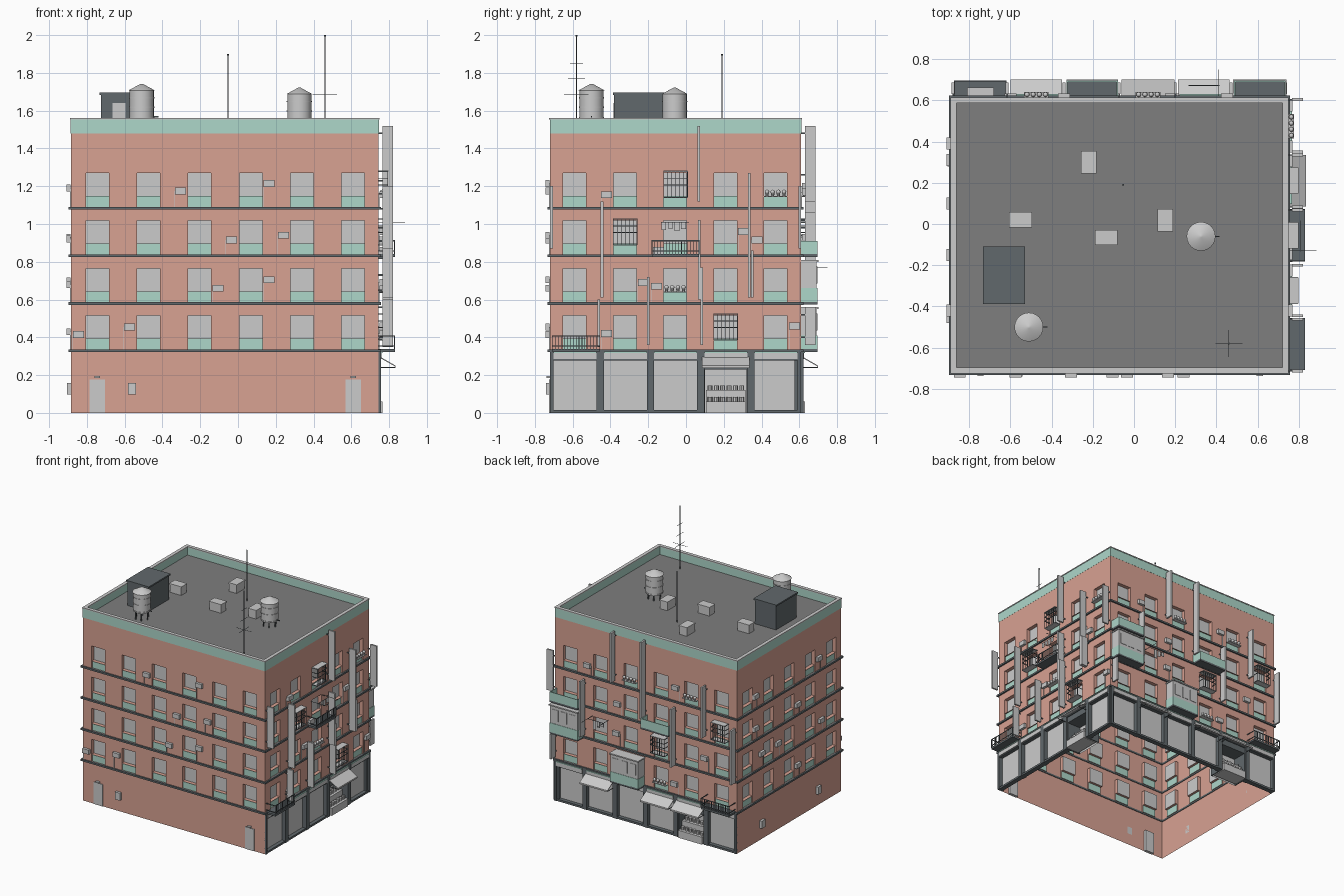
import bpy, bmesh, math, random
from mathutils import Matrix, Vector

if "Cube" in bpy.data.objects:
    bpy.data.objects.remove(bpy.data.objects["Cube"])
random.seed(4)

X0, X1, Y0, Y1 = -0.885, 0.745, -0.72, 0.61
TOP, ROOF = 1.48, 1.49
COLOURS = {"brick": (.69, .36, .29, 1), "green": (.42, .68, .59, 1),
           "dark": (.12, .14, .15, 1), "roof": (.21, .21, .21, 1)}
MATS = {}
for k, c in COLOURS.items():
    MATS[k] = bpy.data.materials.new(k)
    MATS[k].diffuse_color = c
SHEETS = {"brick_walls", "window_panes", "spandrel_panels", "shop_glass", "roof_deck"}
SMOOTH = {"water_tanks", "plant_pots", "antennas"}
parts = {}


def group(name, mat=None):
    if name not in parts:
        parts[name] = (bmesh.new(), mat)
    return parts[name][0]


# side frame: u runs along the wall (world x or y), d points outward
def P(s, u, d, z):
    return Vector({"F": (u, Y0 - d, z), "B": (u, Y1 + d, z),
                   "R": (X1 + d, u, z), "L": (X0 - d, u, z)}[s])


def box(name, mat, a, b):
    a, b = Vector(a), Vector(b)
    size = [max(abs(q - p), 1e-4) for p, q in zip(a, b)]
    m = Matrix.Translation((a + b) / 2) @ Matrix.Diagonal((*size, 1))
    bmesh.ops.create_cube(group(name, mat), size=1, matrix=m)


def sbox(name, mat, s, u0, u1, d0, d1, z0, z1):
    box(name, mat, P(s, u0, d0, z0), P(s, u1, d1, z1))


def cyl(name, mat, x, y, z0, z1, r0, r1=None, n=16):
    bmesh.ops.create_cone(group(name, mat), cap_ends=True, segments=n, radius1=r0,
                          radius2=r0 if r1 is None else r1, depth=z1 - z0,
                          matrix=Matrix.Translation((x, y, (z0 + z1) / 2)))


def face(name, mat, s, pts):
    bm = group(name, mat)
    f = bm.faces.new([bm.verts.new(P(s, *p)) for p in pts])
    if s in "BL":
        f.normal_flip()


def panel(name, mat, s, u0, u1, z0, z1, d=0):
    face(name, mat, s, [(u0, d, z0), (u1, d, z0), (u1, d, z1), (u0, d, z1)])


# sunk panel with brick reveals
def recess(name, mat, s, u0, u1, z0, z1, dep):
    panel(name, mat, s, u0, u1, z0, z1, -dep)
    c = [(u0, z0), (u1, z0), (u1, z1), (u0, z1)]
    for (a, b), (e, f) in zip(c, c[1:] + c[:1]):
        face("brick_walls", "brick", s, [(a, 0, b), (e, 0, f), (e, -dep, f), (a, -dep, b)])


def prism(name, mat, s, u0, u1, prof):
    bm = group(name, mat)
    a, b = ([bm.verts.new(P(s, u, d, z)) for d, z in prof] for u in (u0, u1))
    bm.faces.new(a)
    bm.faces.new(b[::-1])
    for i in range(len(a)):
        j = (i + 1) % len(a)
        bm.faces.new((a[i], b[i], b[j], a[j]))


COLS = [-0.745 + .271 * i for i in range(6)]
ROWS = [-0.59 + .266 * i for i in range(5)]
FLOOR = [.335, .585, .838, 1.09]
SIDES = {"F": (X0, X1, COLS), "B": (X0, X1, COLS), "L": (Y0, Y1, ROWS), "R": (Y0, Y1, ROWS)}
STALL = {"R": 3, "B": 1}

for s, (lo, hi, cs) in SIDES.items():
    # brick wall with window columns
    base = .33 if s in "BR" else 0
    last = lo
    for c in cs:
        a, b = c - .061, c + .061
        panel("brick_walls", "brick", s, last, a, base, TOP)
        last, zz = b, base
        for f in FLOOR:
            panel("brick_walls", "brick", s, a, b, zz, f)
            recess("spandrel_panels", "green", s, a, b, f, f + .058, .01)
            recess("window_panes", None, s, a, b, f + .058, f + .18, .03)
            zz = f + .18
        panel("brick_walls", "brick", s, a, b, zz, TOP)
    panel("brick_walls", "brick", s, last, hi, base, TOP)
    # shop fronts
    if s in "BR":
        n = len(cs)
        w = (hi - lo) / n
        for i in range(n + 1):
            u = lo + w * i
            sbox("shop_pillars", "dark", s, max(lo, u - .019), min(hi, u + .019), -.035, .012, 0, .33)
        sbox("shop_beams", "dark", s, lo, hi, -.03, .012, .315, .33)
        sbox("shop_beams", "dark", s, lo, hi, -.03, .008, .278, .286)
        for i in range(n):
            a, b = lo + w * i + .019, lo + w * (i + 1) - .019
            sbox("shop_signboards", None, s, a, b, -.02, .015, .286, .318)
            sbox("shop_trim", "green", s, a, b, 0, .02, .318, .324)
            if i == STALL[s]:
                # open stall with shelves and goods
                panel("shop_glass", None, s, a, b, 0, .28, -.12)
                for u in (a, b):
                    sbox("stall_lining", "dark", s, u - .004, u + .004, -.12, 0, 0, .28)
                sbox("stall_lining", "dark", s, a, b, -.12, 0, .23, .28)
                for k, z in enumerate((.06, .12)):
                    sbox("stall_shelves", None, s, a + .01, b - .01, -.1, .02 - .05 * k, z - .06, z)
                    for j in range(6):
                        u = a + .03 + j * (b - a - .06) / 5
                        p = P(s, u, -.01 - .05 * k, z)
                        cyl("stall_goods", None, p.x, p.y, z, z + .025, .013, n=8)
            else:
                panel("shop_glass", None, s, a, b, .015, .28, -.022)
                sbox("shop_beams", "dark", s, a, b, -.03, .008, 0, .016)
    # storey ledges
    for f in FLOOR:
        sbox("storey_ledges", "dark", s, lo - .012, hi + .012, -.005, .012, f - .013, f + .001)
    # parapet and coping
    sbox("parapet", "green", s, lo, hi, -.02, .001, TOP, 1.555)
    sbox("parapet_coping", None, s, lo - .004, hi + .004, -.024, .004, 1.553, 1.561)

bm = group("roof_deck", "roof")
bm.faces.new([bm.verts.new(v) for v in ((X0, Y0, ROOF), (X1, Y0, ROOF), (X1, Y1, ROOF), (X0, Y1, ROOF))])


def cooler(s, u, z):
    sbox("air_coolers", None, s, u - .029, u + .029, .003, .024, z - .018, z + .018)
    foot = max([f for f in FLOOR if f < z] + [0])
    sbox("drain_pipes", None, s, u - .031, u - .028, 0, .004, foot, z)


def cage(s, u, f):
    z0, z1, a, b = f + .052, f + .188, u - .063, u + .063
    for z in (z0, z0 + .065, z0 + .1, z1):
        sbox("window_cages", "dark", s, a, b, .046, .05, z - .002, z + .002)
        for e in (a, b):
            sbox("window_cages", "dark", s, e - .002, e + .002, 0, .05, z - .002, z + .002)
    for i in range(7):
        e = a + i * (b - a) / 6
        sbox("window_cages", "dark", s, e - .0015, e + .0015, .046, .05, z0, z1)
    sbox("cage_shelves", None, s, a, b, 0, .05, z0 - .004, z0)
    sbox("cage_roofs", None, s, a, b, 0, .052, z1, z1 + .004)


def balcony(s, u, f, kind):
    a, b, d = u - .125, u + .125, .085
    sbox("balcony_floors", "dark", s, a, b, 0, d, f - .012, f + .003)
    if kind == "rail":
        for z in (f + .02, f + .073):
            sbox("balcony_rails", "dark", s, a, b, d - .004, d, z - .003, z + .003)
            for e in (a, b):
                sbox("balcony_rails", "dark", s, e - .002, e + .002, 0, d, z - .003, z + .003)
        for i in range(17):
            e = a + i * .25 / 16
            sbox("balcony_rails", "dark", s, e - .0015, e + .0015, d - .004, d, f, f + .073)
    elif kind == "solid":
        sbox("balcony_fronts", "green", s, a, b, d - .006, d, f, f + .072)
        for e in (a, b - .006):
            sbox("balcony_fronts", "green", s, e, e + .006, 0, d, f, f + .072)
    else:
        sbox("balcony_fronts", "green", s, a, b, 0, d, f, f + .075)
        sbox("balcony_enclosures", None, s, a + .003, b - .003, 0, d - .003, f + .075, f + .215)
        sbox("balcony_roofs", None, s, a - .004, b + .004, 0, d + .006, f + .215, f + .225)
        for e in (-.075, 0, .075):
            sbox("balcony_windows", None, s, u + e - .028, u + e + .028, d - .004, d, f + .1, f + .19)


def awning(s, u):
    a, b = u - .125, u + .125
    prism("awnings", None, s, a, b, [(.012, .295), (.09, .25), (.09, .238), (.086, .238), (.086, .246), (.012, .288)])
    for e in (a + .004, b - .004):
        sbox("awning_struts", "dark", s, e - .002, e + .002, 0, .088, .238, .242)


def sign(s, u, z0, z1, t=.007):
    sbox("blade_signs", None, s, u - t, u + t, .02, .075, z0, z1)
    for z in (z0 + .04, z1 - .04):
        sbox("sign_brackets", "dark", s, u - .003, u + .003, 0, .022, z - .004, z + .004)


def pots(s, u, f):
    sbox("pot_ledges", None, s, u - .06, u + .06, 0, .03, f + .053, f + .058)
    for i in range(4):
        p = P(s, u - .045 + .03 * i, .018, 0)
        cyl("plant_pots", None, p.x, p.y, f + .058, f + .072, .007, .01, 10)
        bmesh.ops.create_icosphere(group("plant_pots"), subdivisions=2, radius=.012,
                                   matrix=Matrix.Translation((p.x, p.y, f + .08)))


def laundry(s, u, z, n=4):
    sbox("laundry_poles", "dark", s, u - .075, u + .075, .06, .063, z - .002, z + .001)
    for e in (-.07, .07):
        sbox("laundry_poles", "dark", s, u + e - .001, u + e + .001, 0, .14, z - .002, z + .001)
    for i in range(n):
        h = random.uniform(.03, .075)
        e = u - .06 + .035 * i
        sbox("laundry", None, s, e - .013, e + .013, .06, .063, z - h, z)


# front wall fittings
for u, z in ((-.305, 1.175), (.165, 1.215), (-.035, .915), (.24, .94), (-.105, .66),
             (.165, .705), (-.845, .415), (-.575, .455)):
    cooler("F", u, z)
for u in (COLS[0], COLS[5]):
    sbox("service_doors", None, "F", u - .04, u + .04, -.02, .004, 0, .178)
    sbox("door_lamps", None, "F", u - .015, u + .015, 0, .018, .184, .194)
sbox("meter_boxes", None, "F", -.583, -.54, 0, .02, .097, .157)
# left wall fittings
for u, z in ((.39, 1.19), (.31, .7), (-.15, .92), (-.42, 1.19), (-.15, .43), (.1, .7), (-.45, .68), (.39, .93)):
    cooler("L", u, z)
for u in (.3, -.42):
    sbox("meter_boxes", None, "L", u - .022, u + .022, 0, .02, .097, .157)
# right wall fittings
for u, z in ((-.42, 1.155), (-.225, .69), (-.155, .67), (.375, .915), (.305, .96), (-.42, .42), (.575, .46), (-.145, .86)):
    cooler("R", u, z)
for u, f in ((-.055, 3), (-.322, 2), (.21, 0)):
    cage("R", u, FLOOR[f])
balcony("R", -.582, FLOOR[0], "rail")
balcony("R", -.055, FLOOR[2], "rail")
awning("R", .21)
for u, z0, z1 in ((.068, 1.12, 1.52), (.335, .61, 1.27), (-.445, .61, 1.12), (-.462, .35, .6), (-.2, .36, .72),
                  (.083, .36, .77), (.07, .6, 1.02), (.35, .61, .86), (-.712, .87, 1.2), (.603, .87, 1.2)):
    sign("R", u, z0, z1)
pots("R", ROWS[4], FLOOR[3])
pots("R", ROWS[2], FLOOR[1])
laundry("R", ROWS[2], 1.01)
# back wall fittings
for i, f, k in ((0, 0, "rail"), (3, 0, "closed"), (5, 1, "closed"), (5, 2, "solid"), (2, 2, "solid")):
    balcony("B", COLS[i], FLOOR[f], k)
for i in (1, 2, 4):
    awning("B", COLS[i])
for u, z0, z1 in ((.47, .61, 1.06), (.2, 1.12, 1.52), (-.072, .9, 1.52), (-.34, .58, 1.05), (-.615, .89, 1.3),
                  (-.877, .58, 1.02), (.735, .36, .56)):
    sign("B", u, z0, z1)
cage("B", COLS[2], FLOOR[1])
cage("B", COLS[0], FLOOR[2])
for i, f in ((1, 3), (3, 3), (2, 0)):
    pots("B", COLS[i], FLOOR[f])
for u, z in ((-.34, 1.2), (.45, 1.17), (-.6, .7), (.19, .69), (-.33, .42), (.18, .93)):
    cooler("B", u, z)
laundry("B", COLS[4], .77, 3)

# roof stair hut
box("stair_hut", "dark", (-.725, -.38, ROOF), (-.535, -.115, 1.685))
box("stair_hut_roof", "dark", (-.732, -.387, 1.683), (-.528, -.108, 1.695))
box("stair_hut_door", None, (-.665, -.384, ROOF), (-.595, -.378, 1.64))
# roof vents
for x, y, a, b in ((-.55, .02, .055, .037), (-.135, -.065, .055, .037), (.152, .018, .037, .055), (-.22, .3, .037, .055)):
    box("roof_vents", None, (x - a + .004, y - b + .004, ROOF), (x + a - .004, y + b - .004, 1.552))
    box("roof_vents", None, (x - a, y - b, 1.552), (x + a, y + b, 1.562))
# water tanks on legs
for x, y, z in ((-.51, -.5, 1.555), (.325, -.06, 1.535)):
    cyl("water_tanks", None, x, y, z, z + .155, .064, n=24)
    cyl("water_tanks", None, x, y, z + .152, z + .187, .07, .006, 24)
    for h in (.005, .06, .11):
        cyl("water_tanks", None, x, y, z + h, z + h + .007, .067, n=24)
    for i in range(6):
        t = math.pi / 3 * i
        cyl("tank_legs", "dark", x + .05 * math.cos(t), y + .05 * math.sin(t), ROOF, z, .005, n=6)
    box("tank_pipes", "dark", (x + .06, y - .003, z + .01), (x + .09, y + .003, z + .016))
# antennas
for x, y, z in ((-.053, .19, 1.9), (.46, -.58, 2.0)):
    cyl("antennas", "dark", x, y, ROOF, z, .003, n=8)
    cyl("antennas", "dark", x, y, z - .008, z, .005, n=8)
for z, w in ((1.685, .065), (1.77, .045), (1.85, .035)):
    box("antenna_arms", "dark", (.459, -.58 - w, z), (.461, -.58 + w, z + .002))
box("antenna_arms", "dark", (.395, -.581, 1.685), (.525, -.579, 1.687))

# turn every group into an object
for name, (bm, mat) in parts.items():
    if name in SHEETS:
        bmesh.ops.remove_doubles(bm, verts=bm.verts, dist=1e-5)
    else:
        bmesh.ops.recalc_face_normals(bm, faces=bm.faces)
    me = bpy.data.meshes.new(name)
    bm.to_mesh(me)
    bm.free()
    ob = bpy.data.objects.new(name, me)
    bpy.context.collection.objects.link(ob)
    if mat:
        me.materials.append(MATS[mat])
    if name in SMOOTH:
        bpy.ops.object.select_all(action="DESELECT")
        ob.select_set(True)
        bpy.context.view_layer.objects.active = ob
        bpy.ops.object.shade_smooth_by_angle()

for m in bpy.data.materials:
    if m.users and not m.is_grease_pencil:
        m.use_nodes = True
        m.node_tree.nodes["Principled BSDF"].inputs["Base Color"].default_value = m.diffuse_color
